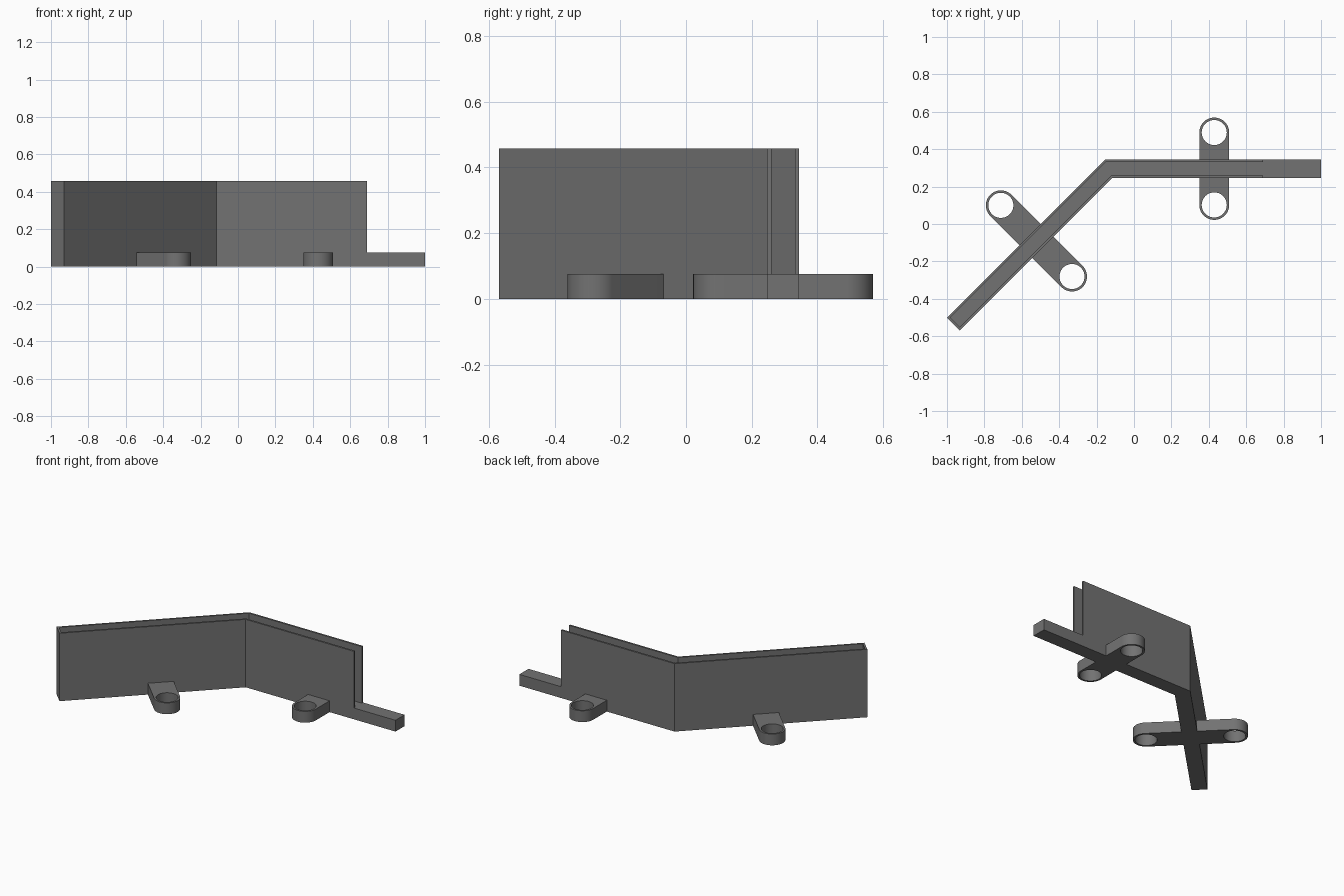
import bpy, bmesh
from math import sin, cos, pi, tan, sqrt
from mathutils import Vector

if "Cube" in bpy.data.objects:
    bpy.data.objects.remove(bpy.data.objects["Cube"])

FLOOR, TOP = 0.076, 0.457          # floor thickness, wall height
HALF, WALL = 0.0485, 0.0125        # half rail width, wall thickness
BEND = Vector((-0.1355, 0.2955))   # centreline corner
RUN = 0.83                         # x and y reach of the slanted arm
SLANT = Vector((-1, -1)).normalized()

mat = bpy.data.materials.new("dark grey")
mat.use_nodes = True
grey = (0.17, 0.17, 0.17, 1)
mat.diffuse_color = grey
mat.node_tree.nodes["Principled BSDF"].inputs["Base Color"].default_value = grey


def prism(name, outline, z0, z1):
    """Extrude a flat outline from z0 to z1."""
    bm = bmesh.new()
    base = bm.faces.new([bm.verts.new((p[0], p[1], z0)) for p in outline])
    ext = bmesh.ops.extrude_face_region(bm, geom=[base])
    verts = [v for v in ext["geom"] if isinstance(v, bmesh.types.BMVert)]
    bmesh.ops.translate(bm, verts=verts, vec=(0, 0, z1 - z0))
    bmesh.ops.recalc_face_normals(bm, faces=bm.faces[:])
    mesh = bpy.data.meshes.new(name)
    bm.to_mesh(mesh)
    bm.free()
    mesh.materials.append(mat)
    obj = bpy.data.objects.new(name, mesh)
    bpy.context.collection.objects.link(obj)
    return obj


def cut(obj, cutter):
    """Subtract the cutter, bake the result and drop the cutter."""
    mod = obj.modifiers.new("cut", 'BOOLEAN')
    mod.operation, mod.solver, mod.object = 'DIFFERENCE', 'EXACT', cutter
    deps = bpy.context.evaluated_depsgraph_get()
    baked = bpy.data.meshes.new_from_object(obj.evaluated_get(deps))
    obj.modifiers.clear()
    obj.data = baked
    bpy.data.objects.remove(cutter)


def side(offset, x_end, end_inset=0):
    """Slanted end, bend and straight end of a line parallel to the centreline."""
    normal = Vector((-1, 1)).normalized()
    end = BEND + SLANT * (RUN * sqrt(2) - end_inset) + normal * offset
    bend = BEND + Vector((-offset * tan(pi / 8), offset))
    return [end, bend, Vector((x_end, BEND.y + offset))]


def arc(centre, radius, start, sweep, steps):
    return [centre + radius * Vector((cos(start + sweep * i / steps),
                                      sin(start + sweep * i / steps)))
            for i in range(steps + 1)]


# Bent trough, open at the straight end where the floor runs on as a tongue
rail = prism("bent_channel", side(HALF, 1) + side(-HALF, 1)[::-1], 0, TOP)
gap, wall_end = HALF - WALL, 0.69
past = [(wall_end, 0.5), (1.1, 0.5), (1.1, 0.1), (wall_end, 0.1)]
hollow = prism("hollow_cutter", side(gap, wall_end, WALL) + past
               + side(-gap, wall_end, WALL)[::-1], FLOOR, TOP + 0.1)
cut(rail, hollow)


def lug(name, foot, direction, reach, radius=0.08, hole=0.067):
    """Round-ended screw tab standing out from the rail wall."""
    across = Vector((-direction.y, direction.x))
    angle = Vector((1, 0)).angle_signed(direction) * -1
    centre = foot + direction * reach
    root = foot + direction * HALF
    outline = [root + across * radius, root - across * radius]
    outline += arc(centre, radius, angle - pi / 2, pi, 32)
    tab = prism(name, outline, 0, FLOOR)
    cut(tab, prism("hole_cutter", arc(centre, hole, 0, 2 * pi, 64)[:-1], -0.1, 0.2))
    bpy.ops.object.select_all(action='DESELECT')
    tab.select_set(True)
    bpy.context.view_layer.objects.active = tab
    bpy.ops.object.shade_smooth_by_angle(angle=pi / 6)


# Screw tabs, one pair on each arm
straight_foot = Vector((0.429, BEND.y))
slant_foot = BEND + SLANT * 0.546
for label, sign in (("back", 1), ("front", -1)):
    lug("straight_" + label + "_tab", straight_foot, Vector((0, sign)), 0.1935)
    lug("slanted_" + label + "_tab", slant_foot,
        Vector((-sign, sign)).normalized(), 0.269)
